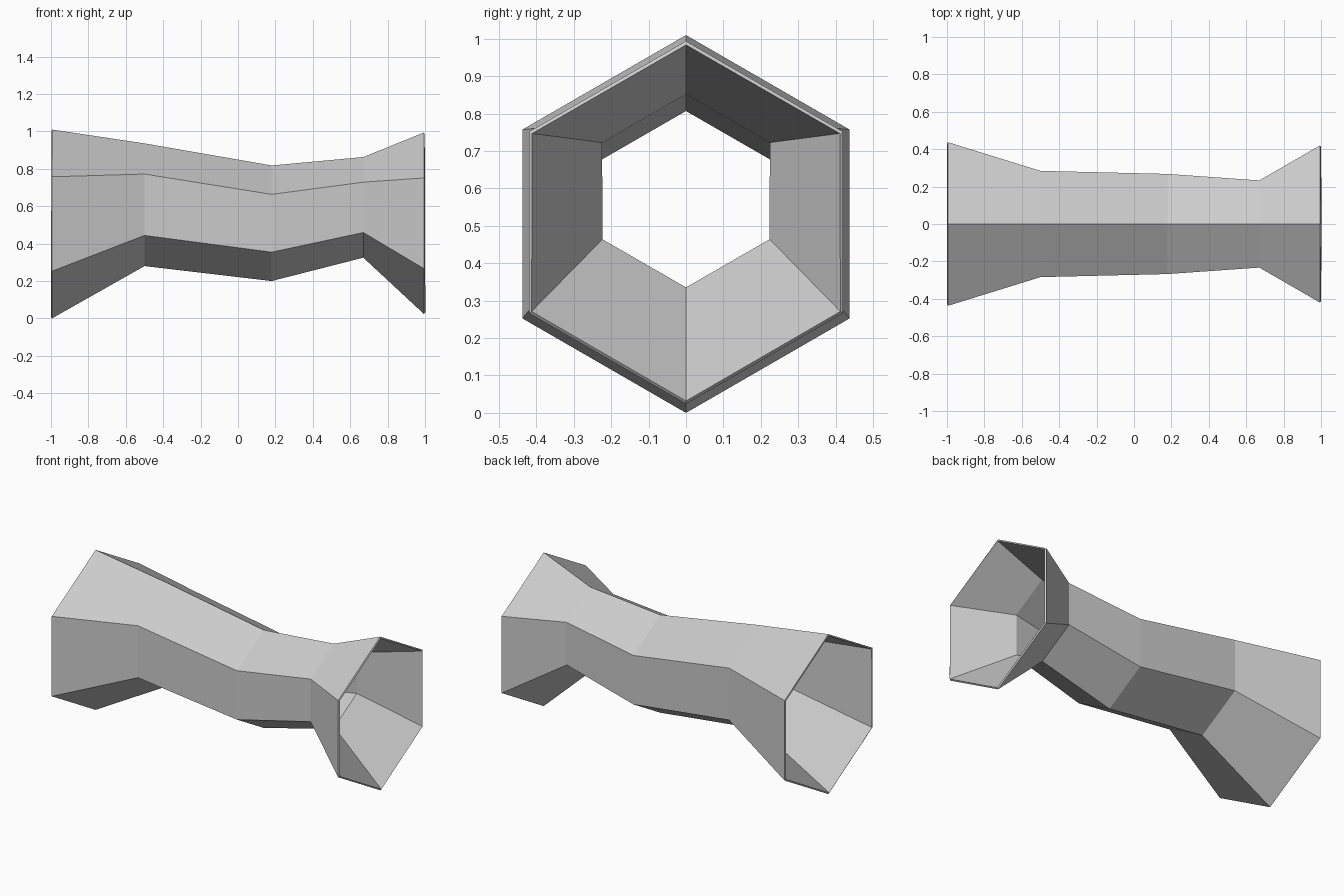
import bpy, bmesh
from math import sin, cos, pi

if "Cube" in bpy.data.objects:
    bpy.data.objects.remove(bpy.data.objects["Cube"])

# Hexagonal stations along the pipe: x, centre height, radius
STATIONS = [(-0.995, 0.505, 0.505), (-0.50, 0.608, 0.328), (0.18, 0.509, 0.309),
            (0.67, 0.594, 0.269), (0.994, 0.509, 0.485)]
SIDES = 6

# Flared tube skin lofted through the stations, open at both ends
bm = bmesh.new()
rings = [[bm.verts.new((x, r * sin(i * 2 * pi / SIDES), z + r * cos(i * 2 * pi / SIDES)))
          for i in range(SIDES)] for x, z, r in STATIONS]
for a, b in zip(rings, rings[1:]):
    for i in range(SIDES):
        j = (i + 1) % SIDES
        bm.faces.new((a[i], b[i], b[j], a[j]))
bmesh.ops.recalc_face_normals(bm, faces=bm.faces)
# Make sure the skin faces outward so the wall grows inward
bm.normal_update()
if sum(f.normal.z * (f.calc_center_median().z - 0.53) +
       f.normal.y * f.calc_center_median().y for f in bm.faces) < 0:
    bmesh.ops.reverse_faces(bm, faces=bm.faces)

mesh = bpy.data.meshes.new("hexagonal_tube")
bm.to_mesh(mesh)
bm.free()
tube = bpy.data.objects.new("hexagonal_tube", mesh)
bpy.context.collection.objects.link(tube)

# Thin wall with closed rims
wall = tube.modifiers.new("wall", 'SOLIDIFY')
wall.thickness = 0.011
wall.offset = -1
